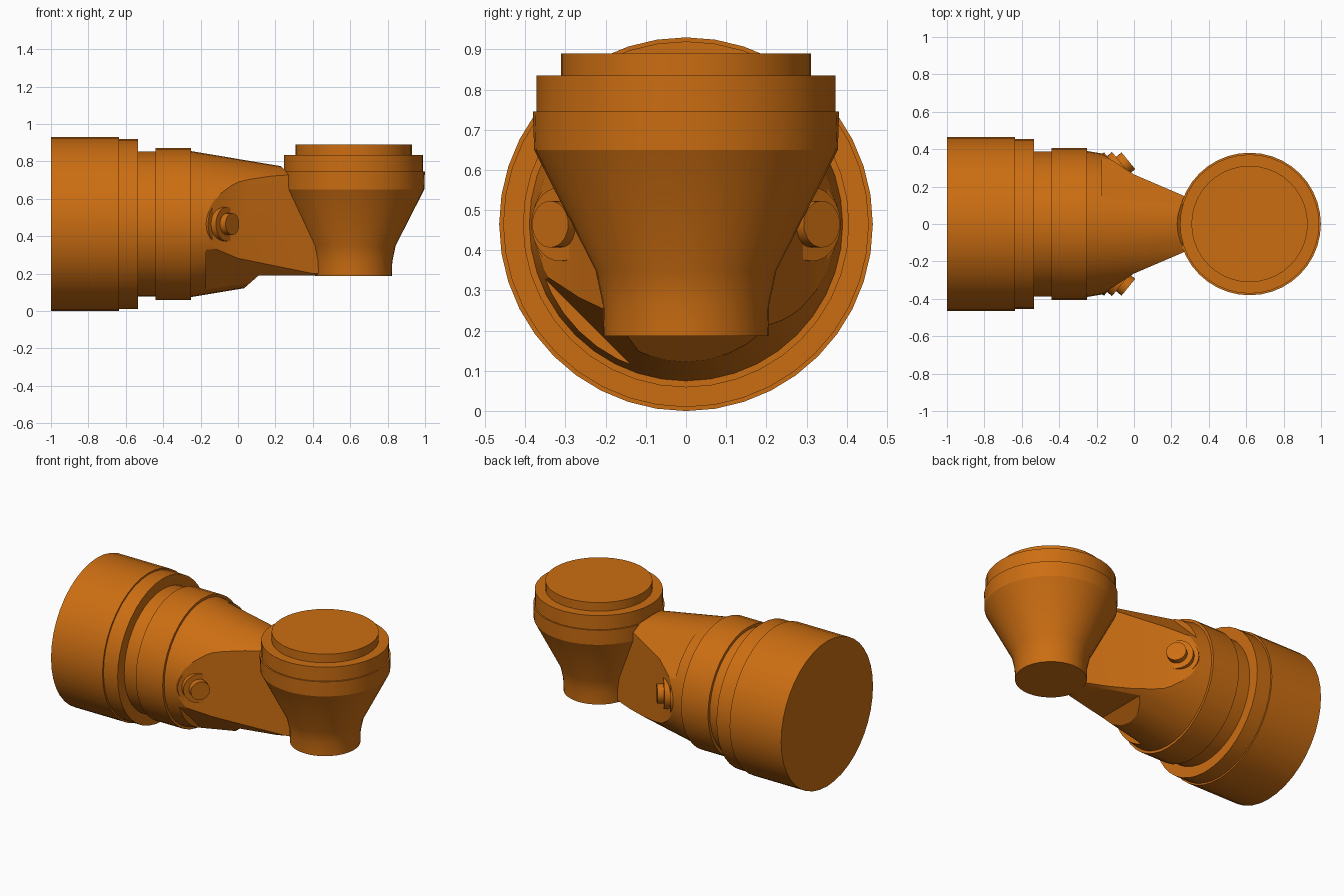
import bpy, bmesh, math
from mathutils import Matrix, Vector

if "Cube" in bpy.data.objects:
    bpy.data.objects.remove(bpy.data.objects["Cube"])

AXIS_Z = 0.465      # height of the horizontal axis
HUB_X = 0.618       # position of the vertical hub axis
CONE_SLOPE = 0.167

orange = bpy.data.materials.new("burnt orange")
orange.use_nodes = True
color = (0.60, 0.155, 0.006, 1)
orange.diffuse_color = color
orange.node_tree.nodes["Principled BSDF"].inputs["Base Color"].default_value = color


def make_object(name, bm):
    bmesh.ops.recalc_face_normals(bm, faces=bm.faces[:])
    mesh = bpy.data.meshes.new(name)
    bm.to_mesh(mesh)
    bm.free()
    mesh.materials.append(orange)
    obj = bpy.data.objects.new(name, mesh)
    bpy.context.collection.objects.link(obj)
    return obj


def activate(obj):
    bpy.ops.object.select_all(action='DESELECT')
    obj.select_set(True)
    bpy.context.view_layer.objects.active = obj


def smooth(obj):
    activate(obj)
    bpy.ops.object.shade_smooth_by_angle(angle=math.radians(20))


def lathe(name, profile, matrix, segments=40):
    """Closed solid from (height, radius) pairs turned around local z."""
    bm = bmesh.new()
    rings = []
    for h, r in profile:
        rings.append([bm.verts.new(matrix @ Vector((
            r * math.cos(2 * math.pi * i / segments),
            r * math.sin(2 * math.pi * i / segments), h))) for i in range(segments)])
    for a, b in zip(rings, rings[1:]):
        for i in range(segments):
            j = (i + 1) % segments
            bm.faces.new((a[i], a[j], b[j], b[i]))
    bm.faces.new(rings[0])
    bm.faces.new(rings[-1])
    return make_object(name, bm)


def cut(target, outline, degrees):
    """Remove a prism; outline is (x, distance from axis), turned around the axis."""
    matrix = Matrix.Translation((0, 0, AXIS_Z)) @ Matrix.Rotation(math.radians(degrees), 4, 'X')
    bm = bmesh.new()
    ends = [[bm.verts.new(matrix @ Vector((x, d, z))) for x, d in outline] for z in (-0.7, 0.7)]
    bm.faces.new(ends[0])
    bm.faces.new(ends[1])
    n = len(outline)
    for i in range(n):
        j = (i + 1) % n
        bm.faces.new((ends[0][i], ends[0][j], ends[1][j], ends[1][i]))
    cutter = make_object("cutter", bm)
    cutter.hide_render = True
    mod = target.modifiers.new("cut", 'BOOLEAN')
    mod.operation = 'DIFFERENCE'
    mod.solver = 'EXACT'
    mod.object = cutter
    activate(target)
    bpy.ops.object.modifier_apply(modifier=mod.name)
    bpy.data.objects.remove(cutter)


along_x = Matrix.Translation((0, 0, AXIS_Z)) @ Matrix.Rotation(math.pi / 2, 4, 'Y')

# Stepped round housing at the rear
smooth(lathe("rear_housing", [
    (-1.0, 0.465), (-0.635, 0.465), (-0.635, 0.455), (-0.535, 0.455),
    (-0.535, 0.388), (-0.44, 0.388), (-0.44, 0.406), (-0.25, 0.406)], along_x))

# Tapered arm, trimmed by flats
arm = lathe("tapered_arm", [
    (-0.28, 0.395), (0.55, 0.395 - CONE_SLOPE * 0.83)], along_x)
side = [(-0.22, 0.407), (0, 0.265), (0.7, -0.035), (0.7, 0.7), (-0.22, 0.7)]
chamfer = [(-0.17, 0.344), (0.7, 0.205), (0.7, 0.7), (-0.17, 0.7)]
bottom = [(-0.02, 0.389), (0.11, 0.275), (0.7, 0.275), (0.7, 0.7), (-0.02, 0.7)]
top = [(0.21, 0.33), (0.265, 0.275), (0.7, 0.275), (0.7, 0.7), (0.21, 0.7)]
for outline, degrees in ((side, 0), (side, 180), (chamfer, 45), (chamfer, 225),
                         (bottom, -90), (top, 90)):
    cut(arm, outline, degrees)
smooth(arm)

# Funnel-shaped hub with a stepped cap
smooth(lathe("vertical_hub", [
    (0.187, 0.205), (0.265, 0.207), (0.35, 0.225), (0.65, 0.378), (0.745, 0.381),
    (0.745, 0.372), (0.835, 0.372), (0.835, 0.311), (0.89, 0.311)],
    Matrix.Translation((HUB_X, 0, 0))))

# Round stepped bosses on both flanks
for name, sign in (("left_boss", 1), ("right_boss", -1)):
    normal = Vector((0.77, 0.63 * sign, 0)).normalized()
    matrix = (Matrix.Translation((-0.03, 0.338 * sign, AXIS_Z))
              @ normal.to_track_quat('Z', 'Y').to_matrix().to_4x4())
    smooth(lathe(name, [
        (-0.16, 0.118), (-0.072, 0.118), (-0.072, 0.092), (-0.038, 0.092),
        (-0.038, 0.058), (0, 0.058)], matrix, 28))
